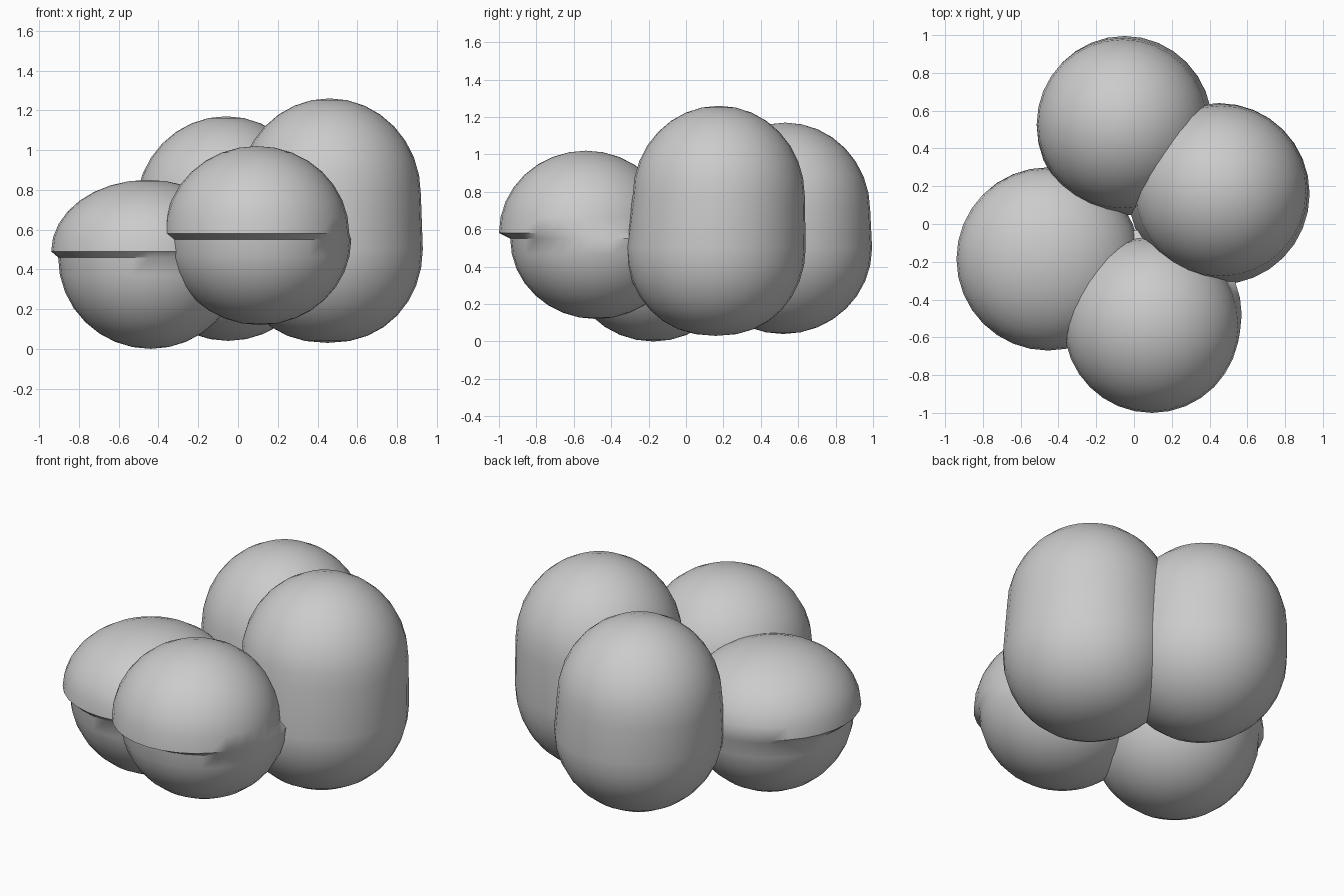
import bpy, bmesh, math

if "Cube" in bpy.data.objects:
    bpy.data.objects.remove(bpy.data.objects["Cube"])

SEG = 32   # sides around each lobe
STEPS = 8  # rings per dome


def lobe(name, bottom, top, squareness=1.0):
    """Two domes joined by a wall; each dome is (x, y, rim z, rx, ry, height)."""
    rings = []
    for i in range(1, STEPS + 1):
        a = math.pi / 2 * i / STEPS
        x, y, z, rx, ry, h = bottom
        k = math.sin(a) ** squareness
        rings.append((x, y, z - h * math.cos(a), rx * k, ry * k))
    for i in range(STEPS):
        a = math.pi / 2 * i / STEPS
        x, y, z, rx, ry, h = top
        k = math.cos(a)
        rings.append((x, y, z + h * math.sin(a), rx * k, ry * k))

    bm = bmesh.new()
    loops = []
    for x, y, z, rx, ry in rings:
        loops.append([bm.verts.new((x + rx * math.cos(math.tau * j / SEG),
                                    y + ry * math.sin(math.tau * j / SEG), z))
                      for j in range(SEG)])
    for a, b in zip(loops, loops[1:]):
        for j in range(SEG):
            k = (j + 1) % SEG
            bm.faces.new((a[j], a[k], b[k], b[j]))
    low = bm.verts.new((bottom[0], bottom[1], bottom[2] - bottom[5]))
    high = bm.verts.new((top[0], top[1], top[2] + top[5]))
    for j in range(SEG):
        k = (j + 1) % SEG
        bm.faces.new((low, loops[0][k], loops[0][j]))
        bm.faces.new((high, loops[-1][j], loops[-1][k]))
    bmesh.ops.recalc_face_normals(bm, faces=bm.faces)

    mesh = bpy.data.meshes.new(name)
    bm.to_mesh(mesh)
    bm.free()
    obj = bpy.data.objects.new(name, mesh)
    bpy.context.collection.objects.link(obj)
    bpy.ops.object.select_all(action='DESELECT')
    obj.select_set(True)
    bpy.context.view_layer.objects.active = obj
    bpy.ops.object.shade_smooth_by_angle(angle=math.radians(40))


# low, flattened lobe on the left with a slight rim
lobe("left_lobe", (-0.44, -0.175, 0.46, 0.465, 0.465, 0.46),
     (-0.455, -0.185, 0.49, 0.485, 0.485, 0.36))
# raised lobe at the front
lobe("front_lobe", (0.11, -0.48, 0.55, 0.46, 0.46, 0.43),
     (0.095, -0.535, 0.58, 0.465, 0.465, 0.44))
# tallest lobe on the right
lobe("right_lobe", (0.45, 0.16, 0.50, 0.48, 0.48, 0.47),
     (0.46, 0.175, 0.78, 0.46, 0.46, 0.48), 0.9)
# tall lobe at the back
lobe("back_lobe", (-0.05, 0.52, 0.50, 0.465, 0.475, 0.46),
     (-0.06, 0.53, 0.70, 0.455, 0.455, 0.47))
